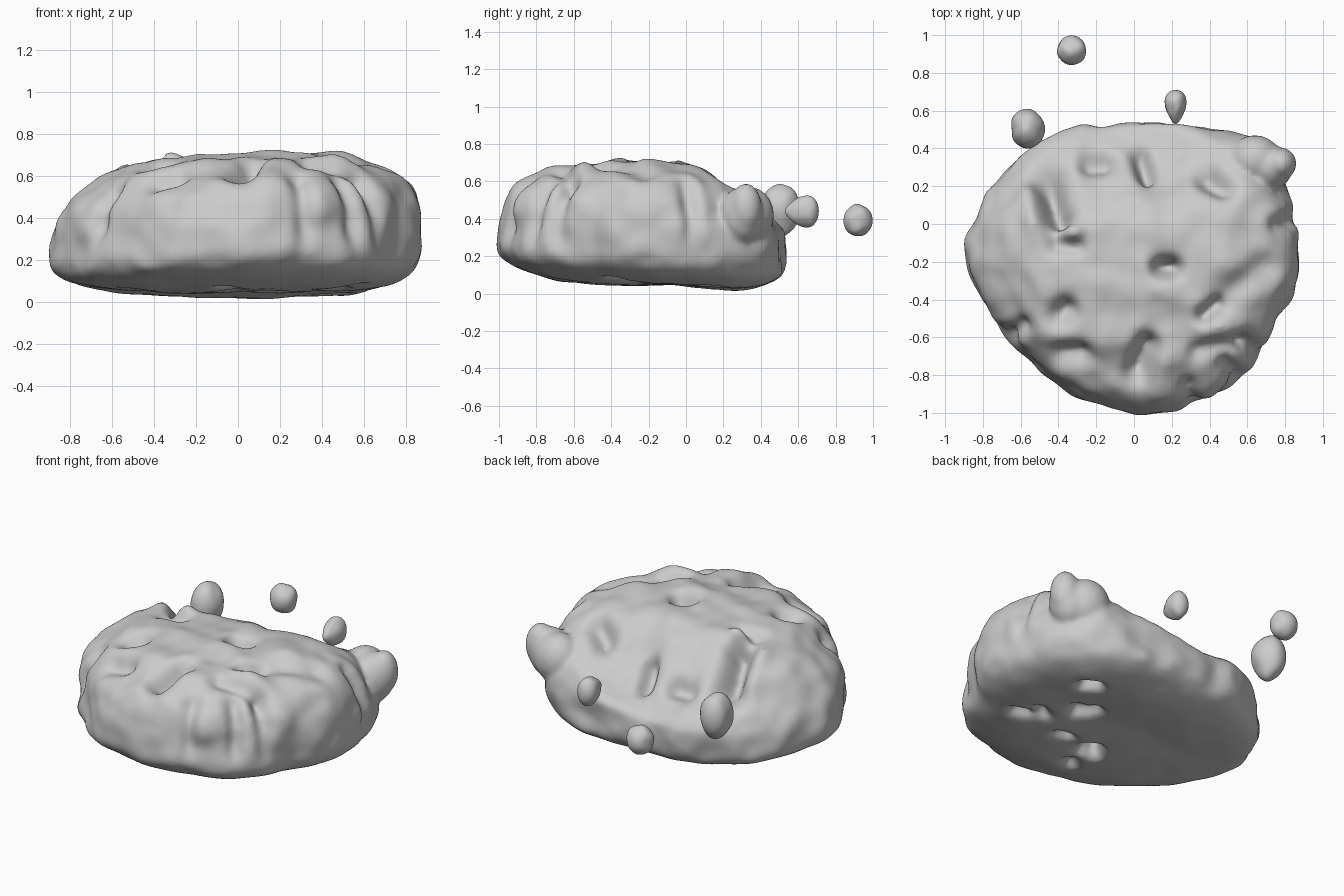
import bpy, bmesh, math, random
from mathutils import Vector, noise, Matrix

if "Cube" in bpy.data.objects:
    bpy.data.objects.remove(bpy.data.objects["Cube"])

random.seed(4)
# Outline radius at equal angles around the point (0, -0.2)
RADII = [.88, .88, .9, .79, .725, .765, .82, .855, .885, .81, .765, .77, .785, .82, .84, .82]


def radius_at(a):
    n = len(RADII)
    f = a / math.tau * n
    i, t = int(f), f % 1
    p, q, r, s = (RADII[(i + k) % n] for k in (-1, 0, 1, 2))
    return q + t / 2 * (r - p + t * (2 * p - 5 * q + 4 * r - s + t * (3 * (q - r) + s - p)))


def step(a, b, v):
    t = min(1, max(0, (v - a) / (b - a)))
    return t * t * (3 - 2 * t)


# Top sinks towards the back, least at the right
def top_height(x, y):
    return .7 + .03 * step(.1, .5, x) - (.3 - .12 * step(.1, .6, x)) * step(-.05, .5, y)


# Underside is lowest at the back
def floor_height(x, y):
    return .045 - .03 * step(-.1, .3, y)


def seg_dist(p, a, b):
    d = b - a
    t = max(0, min(1, (p - a).dot(d) / max(d.length_squared, 1e-9)))
    return (p - a - d * t).length


def stroke(x, y, degrees, length, width, depth):
    h = Vector((math.cos(math.radians(degrees)), math.sin(math.radians(degrees)))) * length / 2
    return Vector((x, y)) - h, Vector((x, y)) + h, width, depth


# Dents pressed into the top, raised ones have negative depth
TOP = [stroke(*s) for s in (
    (-.44, .12, 107, .16, .075, .17), (-.36, -.11, 0, .1, .05, .06), (-.2, .32, 0, .08, .05, .09),
    (.05, .31, 110, .1, .045, .12), (.43, .22, -30, .1, .06, .1), (.17, -.23, 0, .05, .05, .13),
    (-.38, -.47, 45, .05, .06, .09), (-.34, -.69, 0, .08, .06, .08), (.04, -.72, 70, .16, .06, .13),
    (.41, -.46, 35, .1, .04, .09), (.58, -.32, 40, .3, .07, .04), (.46, -.65, 10, .25, .05, .06),
    (-.33, -.05, 0, .01, .055, -.07), (-.52, .09, 95, .14, .06, -.06), (.15, -.75, 80, .3, .07, -.03))]
# Creases running down the side, by angle
SIDE = []
for deg in (210, 293, 312, 324, 15):
    a = math.radians(deg)
    r = radius_at(a)
    SIDE.append(stroke(r * .93 * math.cos(a), r * .93 * math.sin(a) - .2, deg, .08, .045, .06))
# Pits in the underside
PITS = []
for _ in range(11):
    a, r = random.uniform(-2.6, 1), random.uniform(.2, .62)
    PITS.append(stroke(r * math.cos(a) + .05, r * math.sin(a) - .2, random.uniform(0, 180), .06, .035, .07))


def finish(name, bm):
    mesh = bpy.data.meshes.new(name)
    bm.to_mesh(mesh)
    bm.free()
    ob = bpy.data.objects.new(name, mesh)
    bpy.context.collection.objects.link(ob)
    mesh.shade_smooth()
    return ob


# Bitten bun: outline swept through a rounded profile
bm = bmesh.new()
N, M = 180, 110
rings = []
for j in range(1, M):
    p = -math.pi / 2 + math.pi * j / M
    c, s = math.cos(p), math.sin(p)
    ring = []
    for i in range(N):
        a = math.tau * i / N
        mid = .28 + .04 * math.cos(a)
        n = 2.75 + .25 * math.cos(a) - .2 * math.sin(a) if s > 0 else 3.8 + 1.2 * math.sin(a)
        k = (c ** n + abs(s) ** n) ** (-1 / n)
        r = radius_at(a) * c * k
        x, y = r * math.cos(a), r * math.sin(a) - .2
        reach = top_height(x, y) - mid if s > 0 else mid - floor_height(x, y)
        ring.append(bm.verts.new((x, y, mid + reach * s * k)))
    rings.append(ring)
for r0, r1 in zip(rings, rings[1:]):
    for i in range(N):
        bm.faces.new((r0[i], r0[(i + 1) % N], r1[(i + 1) % N], r1[i]))
bm.faces.new(rings[0][::-1])
bm.faces.new(rings[-1])
bm.normal_update()

# Press in dents, creases and pits, and add gentle lumps
moves = []
for v in bm.verts:
    p = v.co
    low = step(.2, .08, p.z) if v.normal.z > 0 else step(-.4, -.9, v.normal.z)
    d = (.035 * noise.noise(p * 4.5) + .015 * noise.noise(p * 9)) * (1 - .7 * low)
    for group, weight in ((TOP, step(.25, .45, p.z)), (SIDE, step(.2, .4, p.z)), (PITS, low)):
        if weight > 0:
            for a, b, width, depth in group:
                q = seg_dist(p.xy, a, b) / width
                if q < 3:
                    d -= weight * depth * math.exp(-q * q)
    moves.append(v.normal * d)
for v, m in zip(bm.verts, moves):
    v.co += m
    v.co.z = max(v.co.z, .002)

# Knob leaning out of the back right edge
for pos, size in (((.775, .32, .46), (.085, .085, .13)), ((.72, .3, .42), (.12, .12, .15)),
                  ((.64, .34, .42), (.14, .13, .15))):
    bmesh.ops.create_icosphere(bm, subdivisions=4, radius=1,
                               matrix=Matrix.Translation(pos) @ Matrix.Diagonal((*size, 1)))
body = finish("bitten_bun", bm)
remesh = body.modifiers.new("fuse", "REMESH")
remesh.mode = "VOXEL"
remesh.voxel_size = .016
remesh.use_smooth_shade = True
soften = body.modifiers.new("soften", "SMOOTH")
soften.factor = .5
soften.iterations = 6


# Loose crumbs behind the bite
def crumb(name, pos, size, taper=0):
    b = bmesh.new()
    bmesh.ops.create_icosphere(b, subdivisions=4, radius=1)
    for v in b.verts:
        u = v.co.copy()
        w = 1 + taper * u.y + .12 * noise.noise(u * 1.3 + Vector(pos) * 7)
        v.co = Vector(pos) + Vector((u.x * w * size[0], u.y * size[1], u.z * w * size[2]))
    finish(name, b)


crumb("large_crumb", (-.565, .505, .45), (.09, .105, .14))
crumb("far_crumb", (-.33, .92, .39), (.078, .078, .085))
crumb("pear_crumb", (.22, .62, .44), (.055, .09, .08), .35)
